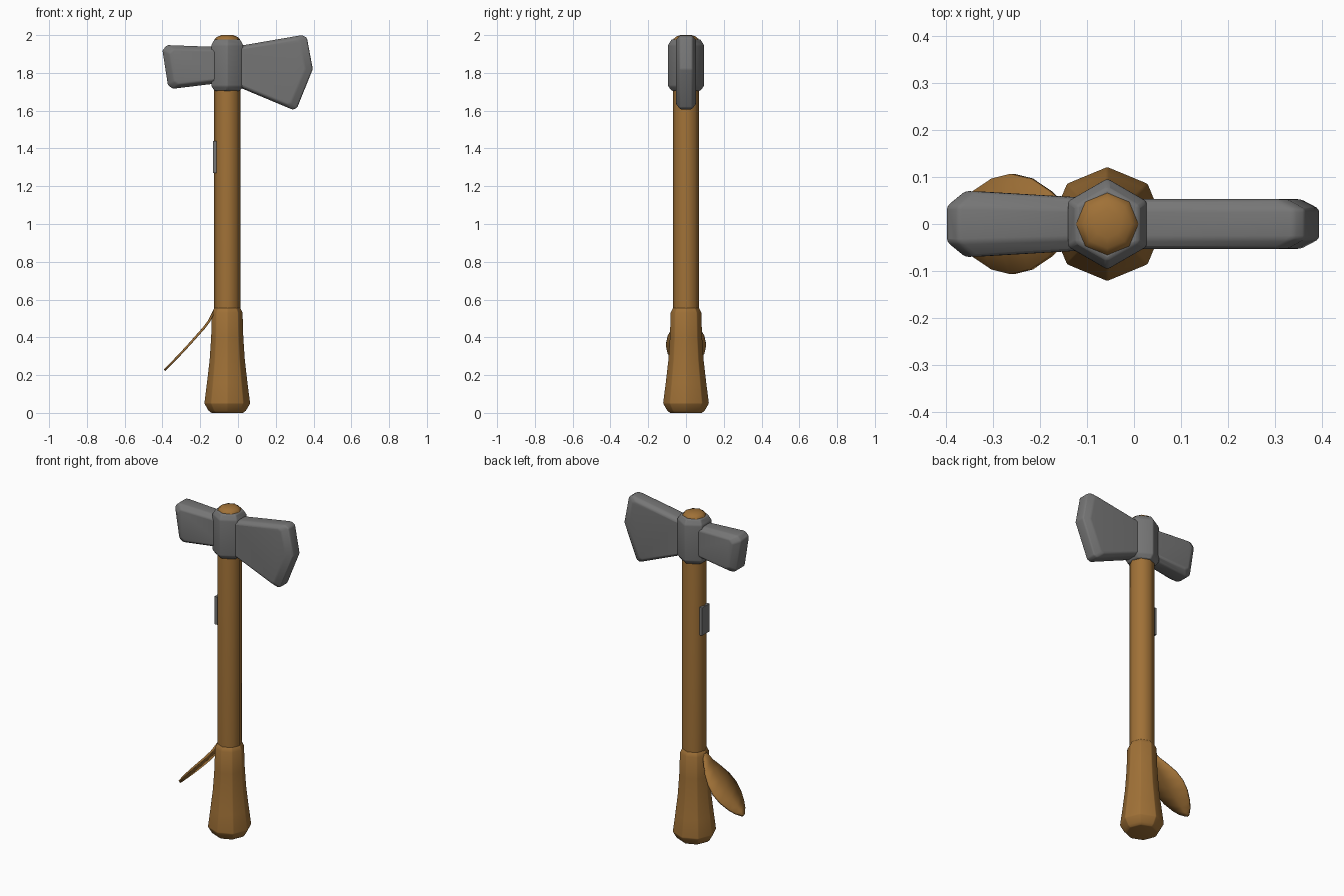
import bpy, bmesh, math

if "Cube" in bpy.data.objects:
    bpy.data.objects.remove(bpy.data.objects["Cube"])

AXIS_X = -0.057


def material(name, rgb):
    m = bpy.data.materials.new(name)
    m.diffuse_color = (*rgb, 1)
    m.use_nodes = True
    m.node_tree.nodes["Principled BSDF"].inputs["Base Color"].default_value = m.diffuse_color
    return m


WOOD = material("warm wood", (0.35, 0.165, 0.038))
STEEL = material("grey steel", (0.18, 0.18, 0.18))


def finish(name, bm, mat, angle=40, bevel=0):
    bmesh.ops.recalc_face_normals(bm, faces=bm.faces)
    mesh = bpy.data.meshes.new(name)
    bm.to_mesh(mesh)
    bm.free()
    ob = bpy.data.objects.new(name, mesh)
    bpy.context.collection.objects.link(ob)
    mesh.materials.append(mat)
    if bevel:
        mod = ob.modifiers.new("soft edges", 'BEVEL')
        mod.width, mod.segments, mod.limit_method = bevel, 2, 'ANGLE'
        mod.angle_limit = math.radians(25)
    bpy.ops.object.select_all(action='DESELECT')
    bpy.context.view_layer.objects.active = ob
    ob.select_set(True)
    bpy.ops.object.shade_smooth_by_angle(angle=math.radians(angle))
    return ob


def skin(bm, rings):
    """Join closed rings of points in order and cap both ends."""
    rows = [[bm.verts.new(p) for p in ring] for ring in rings]
    n = len(rows[0])
    for a, b in zip(rows, rows[1:]):
        for i in range(n):
            j = (i + 1) % n
            bm.faces.new((a[i], a[j], b[j], b[i]))
    bm.faces.new(rows[0])
    bm.faces.new(rows[-1])


def turned(name, profile, sides, mat, angle=50, bevel=0):
    """Faceted column around the handle axis; profile is (radius, z)."""
    bm = bmesh.new()
    skin(bm, [[(AXIS_X + r * math.sin(2 * math.pi * i / sides),
                r * math.cos(2 * math.pi * i / sides), z)
               for i in range(sides)] for r, z in profile])
    return finish(name, bm, mat, angle, bevel)


def slab(name, outline, center, scale, half, edge):
    """Chamfered plate in the xz plane; half(x) gives the half thickness."""
    cx, cz = center
    inner = [(cx + (x - cx) * scale[0], cz + (z - cz) * scale[1])
             for x, z in outline]
    bm = bmesh.new()
    skin(bm, [[(x, s * k * half(x), z) for x, z in pts]
              for pts, s, k in ((inner, -1, 1), (outline, -1, edge),
                                (outline, 1, edge), (inner, 1, 1))])
    return finish(name, bm, STEEL, 50, 0.007)


# Handle with domed end, and flared grip
turned("handle", [(0.069, 0.5), (0.069, 1.96), (0.066, 1.98),
                  (0.052, 1.992), (0.03, 2.0)], 8, WOOD)
turned("grip", [(0.085, 0), (0.1, 0.012), (0.122, 0.05), (0.108, 0.16),
                (0.094, 0.28), (0.086, 0.4), (0.082, 0.53), (0.07, 0.555)],
       8, WOOD, 50, 0.004)

# Hexagonal socket
turned("socket", [(0.077, 1.705), (0.097, 1.73), (0.097, 1.948),
                  (0.077, 1.978)], 6, STEEL, 40, 0.006)

# Cutting blade
slab("blade", [(-0.05, 1.935), (0.02, 1.945), (0.34, 2.0), (0.365, 1.985),
               (0.396, 1.82), (0.313, 1.615), (0.29, 1.605), (0.02, 1.718),
               (-0.05, 1.74)], (-0.05, 1.83), (0.91, 0.87),
     lambda x: 0.053, 0.6)

# Hammer poll
slab("poll", [(-0.05, 1.935), (-0.375, 1.947), (-0.4, 1.92),
              (-0.371, 1.735), (-0.345, 1.716), (-0.05, 1.752)],
     (-0.05, 1.835), (0.89, 0.8),
     lambda x: 0.053 + 0.017 * min(max((-0.13 - x) / 0.2, 0), 1), 0.55)

# Small plate on the side of the handle
bm = bmesh.new()
bmesh.ops.create_cube(bm, size=1)
for v in bm.verts:
    v.co = (-0.124 + v.co.x * 0.018, v.co.y * 0.07, 1.355 + v.co.z * 0.17)
finish("side_plate", bm, STEEL)

# Hanging leaf: (x, z, half width) along its midrib
bm = bmesh.new()
rib = [(-0.125, 0.54, 0.01), (-0.15, 0.49, 0.04), (-0.18, 0.45, 0.07),
       (-0.22, 0.405, 0.097), (-0.26, 0.36, 0.107), (-0.3, 0.317, 0.097),
       (-0.34, 0.275, 0.07), (-0.365, 0.25, 0.045), (-0.385, 0.23, 0.012)]
rows = []
for x, z, w in rib:
    rows.append([bm.verts.new((x + dx, t * w, z + dx))
                 for t, dx in ((-1, 0), (0, -0.004), (1, 0))])
for a, b in zip(rows, rows[1:]):
    for i in range(2):
        bm.faces.new((a[i], a[i + 1], b[i + 1], b[i]))
leaf = finish("leaf", bm, WOOD)
thick = leaf.modifiers.new("thickness", 'SOLIDIFY')
thick.thickness, thick.offset = 0.012, 0
